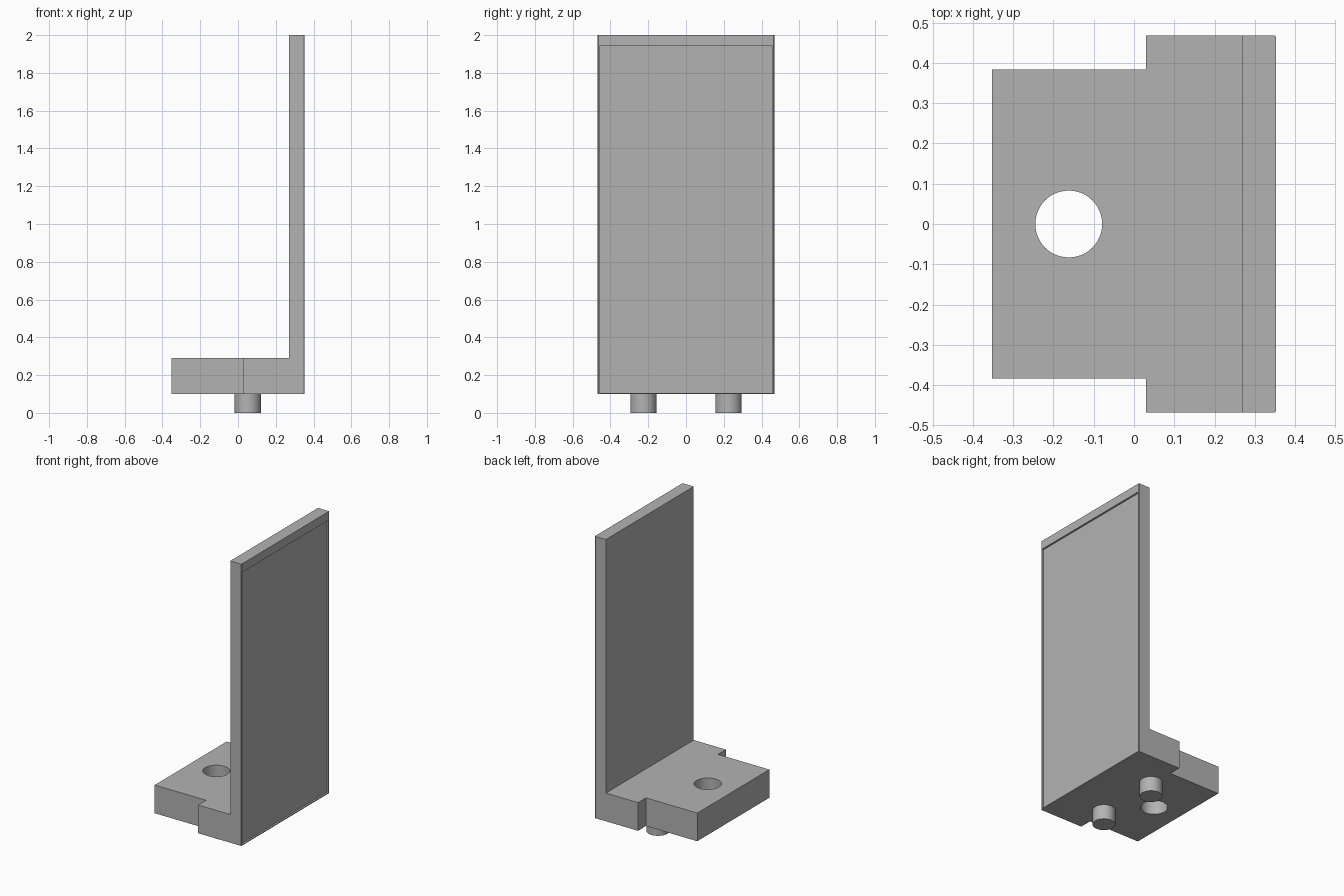
import bpy, bmesh

old = bpy.data.objects.get("Cube")
if old:
    bpy.data.objects.remove(old, do_unlink=True)

grey = bpy.data.materials.new("plain grey")
grey.use_nodes = True
colour = (0.45, 0.45, 0.45, 1)
grey.diffuse_color = colour
grey.node_tree.nodes["Principled BSDF"].inputs["Base Color"].default_value = colour


def prism(name, outline, z0, z1):
    """Extrude an xy outline from z0 up to z1."""
    bm = bmesh.new()
    face = bm.faces.new([bm.verts.new((x, y, z0)) for x, y in outline])
    top = bmesh.ops.extrude_face_region(bm, geom=[face])["geom"]
    for v in top:
        if isinstance(v, bmesh.types.BMVert):
            v.co.z = z1
    bmesh.ops.recalc_face_normals(bm, faces=bm.faces)
    mesh = bpy.data.meshes.new(name)
    bm.to_mesh(mesh)
    bm.free()
    mesh.materials.append(grey)
    obj = bpy.data.objects.new(name, mesh)
    bpy.context.collection.objects.link(obj)
    return obj


def cylinder(name, x, y, z0, z1, radius):
    bpy.ops.mesh.primitive_cylinder_add(vertices=48, radius=radius, depth=z1 - z0,
                                        location=(x, y, (z0 + z1) / 2))
    obj = bpy.context.object
    obj.name = name
    obj.data.materials.append(grey)
    bpy.ops.object.shade_smooth_by_angle()
    return obj


def combine(obj, other, operation):
    """Apply a boolean and discard the helper."""
    other.hide_render = True
    mod = obj.modifiers.new("Boolean", "BOOLEAN")
    mod.operation, mod.object, mod.solver = operation, other, "EXACT"
    bpy.context.view_layer.objects.active = obj
    bpy.ops.object.modifier_apply(modifier=mod.name)
    bpy.data.objects.remove(other, do_unlink=True)


def mirrored(half):
    return half + [(x, -y) for x, y in reversed(half)]


back, front = -0.353, 0.353
wide, narrow = 0.468, 0.384
step, wall = 0.03, 0.27
bottom, ledge = 0.1, 0.29
chamfer = 0.004

# Stepped foot and upright plate, with slightly clipped outer corners
corner = [(front - chamfer, wide), (front, wide - chamfer)]
bracket = prism("bracket", mirrored([(back, narrow), (step, narrow), (step, wide)] + corner),
                bottom, ledge)
upright = prism("upright_plate", mirrored([(wall, wide)] + corner), bottom, 2)
combine(bracket, upright, "UNION")

# Through hole in the foot
combine(bracket, cylinder("hole_cutter", -0.162, 0, 0, 0.5, 0.083), "DIFFERENCE")

# Shallow recess on the outer face of the plate
recess = prism("recess_cutter", mirrored([(front - 0.012, 0.459), (front + 0.1, 0.459)]),
               0.106, 1.942)
combine(bracket, recess, "DIFFERENCE")

bpy.ops.object.select_all(action="DESELECT")
bracket.select_set(True)
bpy.context.view_layer.objects.active = bracket
bpy.ops.object.shade_smooth_by_angle()

# Locating pegs under the foot
for side, y in (("left", 0.225), ("right", -0.225)):
    cylinder("peg_" + side, 0.052, y, 0, bottom, 0.07)
